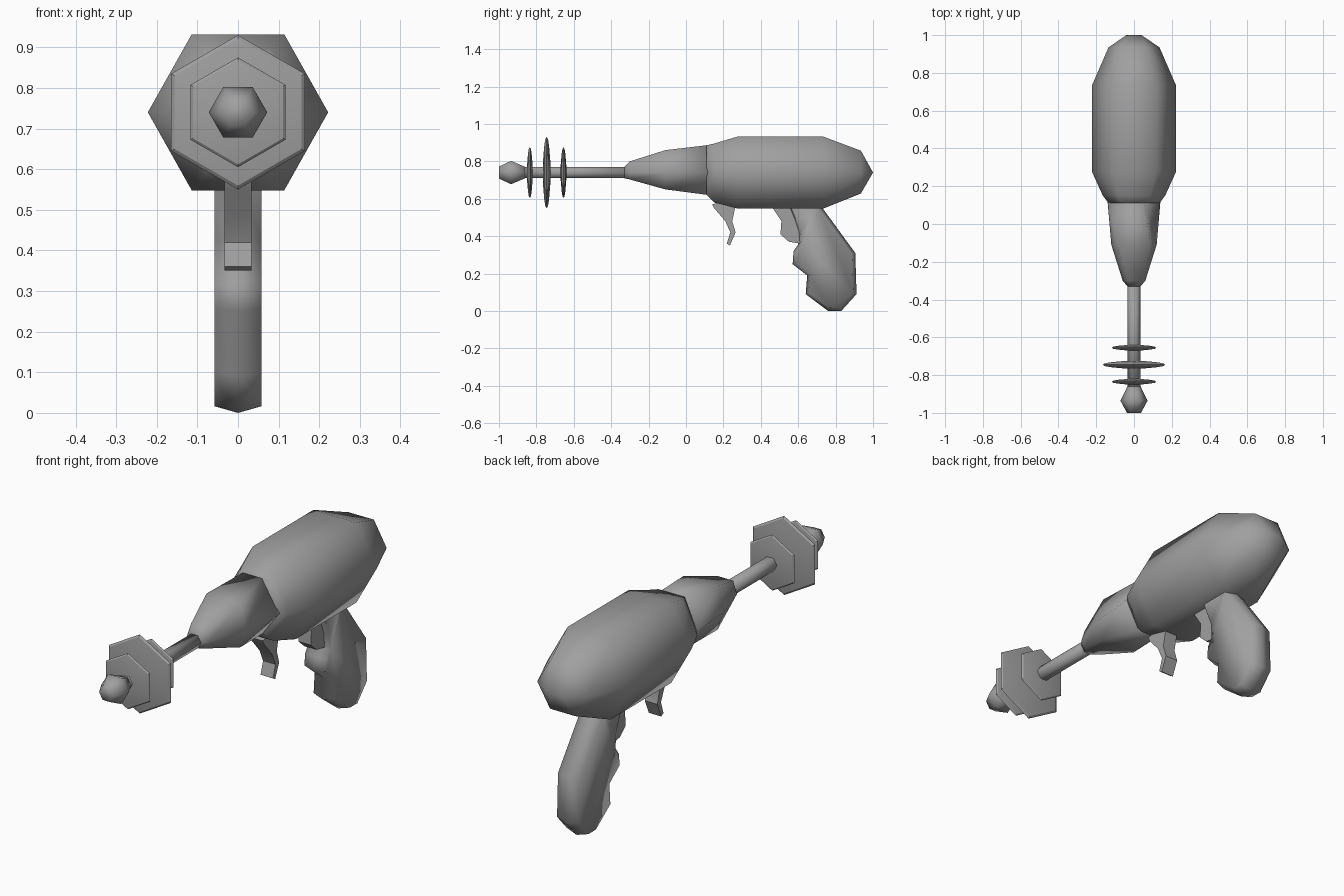
import bpy, bmesh, math
from mathutils import Vector

cube = bpy.data.objects.get("Cube")
if cube:
    bpy.data.objects.remove(cube)

AXIS = 0.74  # height of the barrel axis
grey = bpy.data.materials.new("plain grey")
grey.use_nodes = True
grey.diffuse_color = (0.35, 0.35, 0.35, 1)
grey.node_tree.nodes["Principled BSDF"].inputs["Base Color"].default_value = grey.diffuse_color


def loft(name, rings, angle=180):
    """Skin a list of equal-length point rings and cap both ends."""
    bm = bmesh.new()
    loops = [[bm.verts.new(p) for p in ring] for ring in rings]
    n = len(loops[0])
    for a, b in zip(loops, loops[1:]):
        for i in range(n):
            j = (i + 1) % n
            bm.faces.new((a[i], a[j], b[j], b[i]))
    bm.faces.new(loops[0])
    bm.faces.new(loops[-1])
    bmesh.ops.remove_doubles(bm, verts=bm.verts, dist=0.0005)
    bmesh.ops.recalc_face_normals(bm, faces=bm.faces)
    mesh = bpy.data.meshes.new(name)
    bm.to_mesh(mesh)
    bm.free()
    mesh.materials.append(grey)
    obj = bpy.data.objects.new(name, mesh)
    bpy.context.collection.objects.link(obj)
    bpy.ops.object.select_all(action="DESELECT")
    obj.select_set(True)
    bpy.context.view_layer.objects.active = obj
    bpy.ops.object.shade_smooth_by_angle(angle=math.radians(angle))
    return obj


def hull_ring(y, side, flat, up, down):
    """Six-sided section with a flat top and bottom and a corner on each side."""
    return [(x, y, AXIS + z) for x, z in
            ((side, 0), (flat, up), (-flat, up), (-side, 0), (-flat, -down), (flat, -down))]


def hex_ring(y, r, turn=0):
    return [(r * math.cos(a), y, AXIS + r * math.sin(a))
            for a in (math.radians(60 * i + turn) for i in range(6))]


def slab(name, outline, half, inset, angle):
    """Side outline given thickness, with its sides drawn in for a ridged edge."""
    pts = [Vector(p) for p in outline]
    n = len(pts)
    area = sum(pts[i].x * pts[(i + 1) % n].y - pts[i].y * pts[(i + 1) % n].x for i in range(n))
    inner = []
    for i, p in enumerate(pts):
        t = (p - pts[i - 1]).normalized() + (pts[(i + 1) % n] - p).normalized()
        inward = Vector((-t.y, t.x)).normalized() * math.copysign(inset, area)
        inner.append(p + inward)
    return loft(name, [[(x, p.x, p.y) for p in shape] for x, shape in
                       ((-half, inner), (0, pts), (half, inner))], angle)


# Nose: slim section that swells toward the body
loft("nose", [hull_ring(*r) for r in (
    (-0.33, 0.035, 0.018, 0.03, 0.03),
    (-0.30, 0.06, 0.04, 0.06, 0.037),
    (-0.11, 0.12, 0.09, 0.12, 0.09),
    (0.12, 0.14, 0.05, 0.147, 0.12))])

# Body: long six-sided hull ending in a short horizontal edge
loft("body", [hull_ring(*r) for r in (
    (0.11, 0.135, 0.07, 0.146, 0.12),
    (0.15, 0.165, 0.083, 0.155, 0.16),
    (0.275, 0.222, 0.114, 0.192, 0.192),
    (0.735, 0.222, 0.114, 0.192, 0.192),
    (0.935, 0.135, 0.067, 0.117, 0.112),
    (1.0, 0.04, 0.04, 0, 0))])

# Barrel and its pointed tip
loft("barrel", [hex_ring(-0.88, 0.035), hex_ring(-0.30, 0.035)])
loft("barrel_tip", [hex_ring(y, r) for y, r in
                    ((-1.0, 0.037), (-0.935, 0.072), (-0.86, 0.035))], 80)

# Three lens-shaped fins with a corner at the top
for name, y, r, t in (("front_fin", -0.835, 0.135, 0.015),
                      ("middle_fin", -0.745, 0.19, 0.02),
                      ("rear_fin", -0.655, 0.135, 0.015)):
    profile = ((-1, 0.3), (-0.65, 0.75), (-0.35, 0.95), (0, 1),
               (0.35, 0.95), (0.65, 0.75), (1, 0.3))
    loft(name, [hex_ring(y + t * d, r * s, 30) for d, s in profile], 30)

# Trigger, finger spur and grip hang below the body
slab("trigger", [(0.14, 0.57), (0.15, 0.55), (0.21, 0.48), (0.237, 0.42), (0.218, 0.36),
                 (0.235, 0.35), (0.265, 0.42), (0.247, 0.48), (0.262, 0.55), (0.262, 0.6)],
     0.033, 0, 30)
slab("finger_spur", [(0.45, 0.57), (0.47, 0.54), (0.51, 0.48), (0.505, 0.41), (0.55, 0.37),
                     (0.61, 0.36), (0.64, 0.57)], 0.033, 0, 30)
slab("grip", [(0.54, 0.58), (0.595, 0.42), (0.6, 0.355), (0.575, 0.32), (0.57, 0.25),
              (0.648, 0.19), (0.64, 0.09), (0.76, 0.0), (0.83, 0.0), (0.912, 0.09),
              (0.905, 0.31), (0.73, 0.55), (0.71, 0.58)], 0.058, 0.018, 75)
